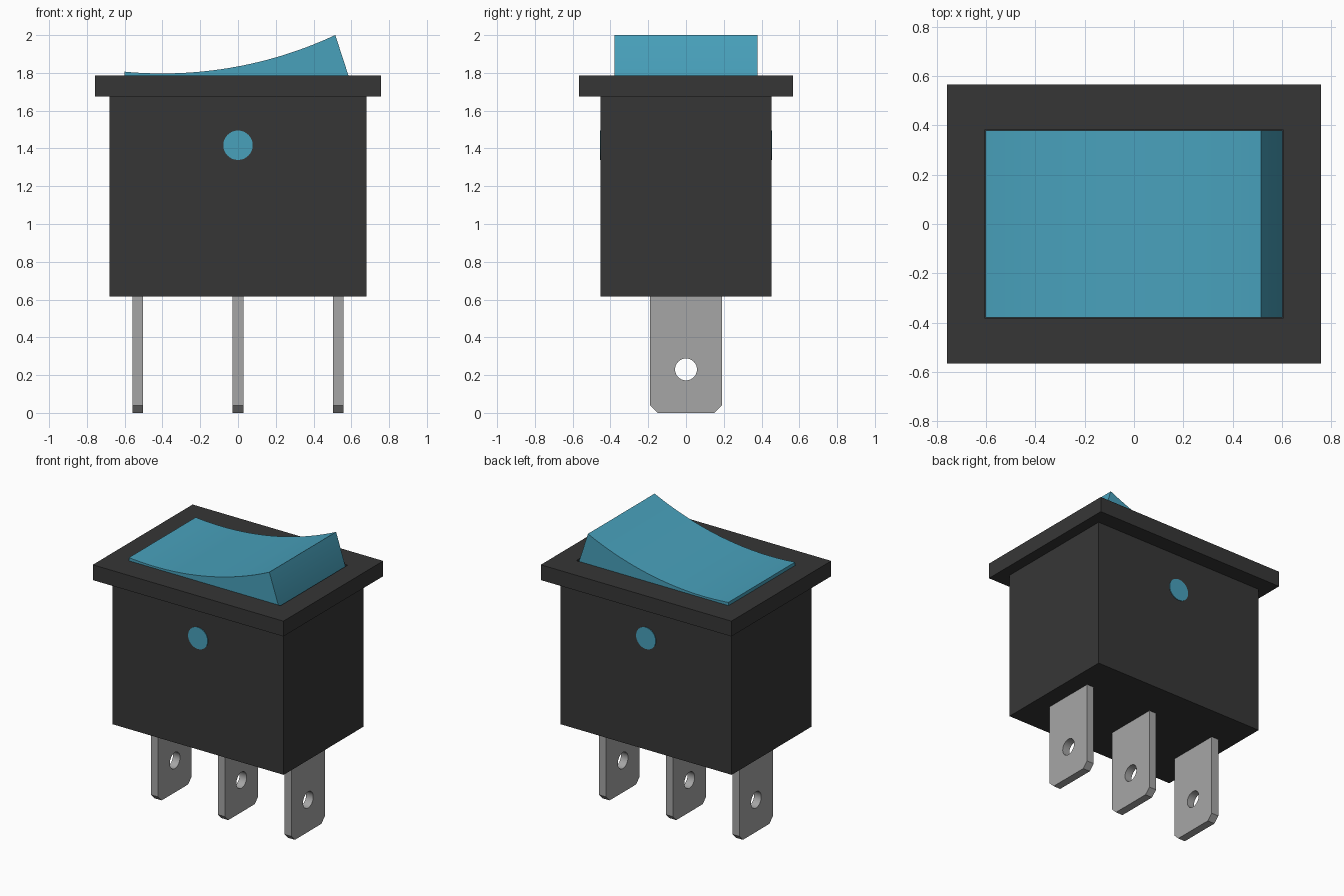
import bpy
import bmesh
from math import sin, cos, pi, sqrt, radians
from mathutils import Vector

cube = bpy.data.objects.get("Cube")
if cube:
    bpy.data.objects.remove(cube, do_unlink=True)


def material(name, color):
    mat = bpy.data.materials.new(name)
    mat.use_nodes = True
    mat.diffuse_color = (*color, 1)
    mat.node_tree.nodes["Principled BSDF"].inputs["Base Color"].default_value = (*color, 1)
    return mat


BLACK = material("black plastic", (0.037, 0.037, 0.037))
TEAL = material("teal plastic", (0.065, 0.355, 0.5))
METAL = material("grey metal", (0.38, 0.38, 0.38))

# Each axis maps outline (u, v) and depth w to model space
PLACE = {
    "x": lambda u, v, w: Vector((w, u, v)),
    "y": lambda u, v, w: Vector((u, w, v)),
    "z": lambda u, v, w: Vector((u, v, w)),
}


def rect(hx, hy):
    return [(-hx, -hy), (hx, -hy), (hx, hy), (-hx, hy)]


def circle(cx, cy, r, n=32):
    return [(cx + r * cos(2 * pi * i / n), cy + r * sin(2 * pi * i / n)) for i in range(n)]


def extrude(name, axis, loops, start, end, mat):
    """Extrude an outline, with optional hole loops, along an axis."""
    place = PLACE[axis]
    bm = bmesh.new()
    edges = []
    for loop in loops:
        verts = [bm.verts.new(place(u, v, start)) for u, v in loop]
        if len(loops) == 1:
            bm.faces.new(verts)
        else:
            edges += [bm.edges.new((a, b)) for a, b in zip(verts, verts[1:] + verts[:1])]
    if edges:
        bmesh.ops.triangle_fill(bm, edges=edges, use_beauty=True, normal=place(0, 0, 1))
    out = bmesh.ops.extrude_face_region(bm, geom=bm.faces[:])
    moved = [g for g in out["geom"] if isinstance(g, bmesh.types.BMVert)]
    bmesh.ops.translate(bm, verts=moved, vec=place(0, 0, end - start))
    bmesh.ops.recalc_face_normals(bm, faces=bm.faces[:])
    mesh = bpy.data.meshes.new(name)
    bm.to_mesh(mesh)
    bm.free()
    mesh.materials.append(mat)
    obj = bpy.data.objects.new(name, mesh)
    bpy.context.collection.objects.link(obj)
    bpy.ops.object.select_all(action="DESELECT")
    obj.select_set(True)
    bpy.context.view_layer.objects.active = obj
    bpy.ops.object.shade_smooth_by_angle(angle=radians(30))
    return obj


# Housing and the framed flange around the rocker
extrude("housing", "z", [rect(0.68, 0.452)], 0.615, 1.675, BLACK)
extrude("flange", "z", [rect(0.758, 0.567), rect(0.606, 0.382)], 1.675, 1.785, BLACK)

# Rocker with a concave arc on top, pressed down on the right-hand side
low_x, low_z, radius = -0.4, 1.797, 2.16
left, tip, steps = -0.602, 0.515, 28
top = []
for i in range(steps + 1):
    x = left + (tip - left) * i / steps
    top.append((x, low_z + radius - sqrt(radius ** 2 - (x - low_x) ** 2)))
rocker = [(left, 1.68), (0.602, 1.68), (0.602, 1.733)] + top[::-1]
extrude("rocker", "y", [rocker], -0.379, 0.379, TEAL)

# Round markers on the front and back
for name, side in (("front_marker", -1), ("back_marker", 1)):
    extrude(name, "y", [circle(0, 1.417, 0.078)], side * 0.45, side * 0.456, TEAL)

# Spade terminals with clipped corners and a hole
blade = [(-0.19, 0.62), (-0.19, 0.04), (-0.15, 0), (0.15, 0), (0.19, 0.04), (0.19, 0.62)]
for name, x in (("right_terminal", -0.53), ("middle_terminal", 0), ("left_terminal", 0.53)):
    extrude(name, "x", [blade, circle(0, 0.23, 0.058)], x - 0.028, x + 0.028, METAL)
